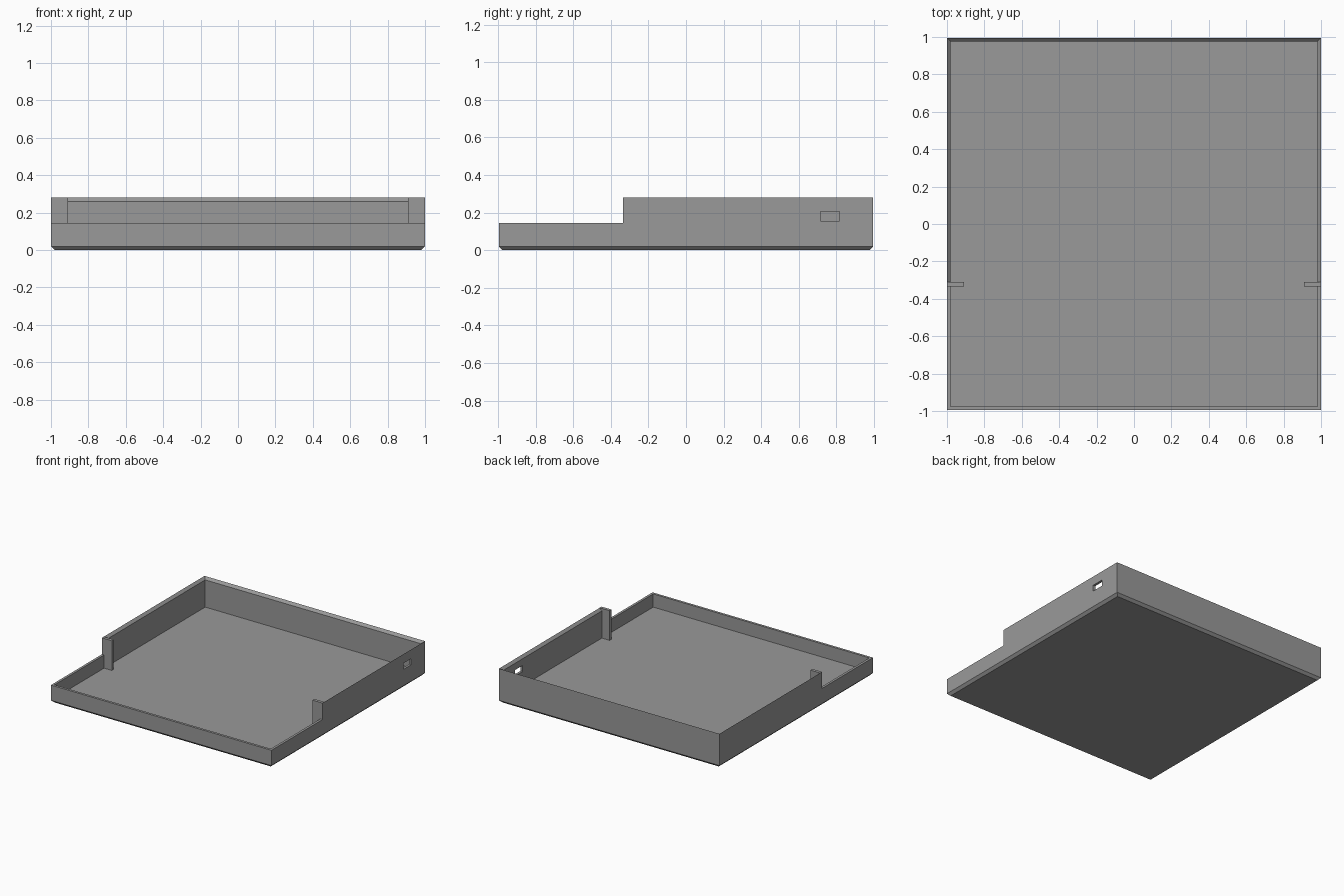
import bpy, bmesh

if "Cube" in bpy.data.objects:
    bpy.data.objects.remove(bpy.data.objects["Cube"])

grey = bpy.data.materials.new("grey plastic")
grey.diffuse_color = (0.32, 0.32, 0.32, 1)
grey.use_nodes = True
grey.node_tree.nodes["Principled BSDF"].inputs["Base Color"].default_value = grey.diffuse_color


def box(name, lo, hi):
    """Axis-aligned box between two corners."""
    bm = bmesh.new()
    bmesh.ops.create_cube(bm, size=1)
    for v in bm.verts:
        v.co = [(l + h) / 2 + c * (h - l) for c, l, h in zip(v.co, lo, hi)]
    return to_object(name, bm)


def to_object(name, bm):
    bmesh.ops.recalc_face_normals(bm, faces=bm.faces)
    me = bpy.data.meshes.new(name)
    bm.to_mesh(me)
    bm.free()
    me.materials.append(grey)
    ob = bpy.data.objects.new(name, me)
    bpy.context.collection.objects.link(ob)
    return ob


def combine(target, tool, operation):
    """Apply a boolean and remove the tool."""
    bpy.context.view_layer.objects.active = target
    mod = target.modifiers.new(operation, 'BOOLEAN')
    mod.operation, mod.solver, mod.object = operation, 'EXACT', tool
    bpy.ops.object.modifier_apply(modifier=mod.name)
    bpy.data.objects.remove(tool)


# Tray shell: rectangular loops (half x, half y, z), from the underside
# up the outside, over the inward-sloped rim and down to the floor
loops = [(0.98, 0.975, 0), (1, 0.995, 0.02), (1, 0.995, 0.28),
         (0.98, 0.975, 0.26), (0.98, 0.975, 0.037)]
bm = bmesh.new()
rings = [[bm.verts.new((sx * x, sy * y, z))
          for sx, sy in ((-1, -1), (1, -1), (1, 1), (-1, 1))]
         for x, y, z in loops]
for a, b in zip(rings, rings[1:]):
    for i in range(4):
        j = (i + 1) % 4
        bm.faces.new((a[i], a[j], b[j], b[i]))
bm.faces.new(rings[0])
bm.faces.new(rings[-1])
tray = to_object("tray", bm)

# Lowered front section
combine(tray, box("front_cutter", (-1.2, -1.2, 0.145), (1.2, -0.335, 0.5)), 'DIFFERENCE')

# Cable slot in the right wall
combine(tray, box("slot_cutter", (0.9, 0.715, 0.155), (1.1, 0.815, 0.205)), 'DIFFERENCE')

# Tabs at the step of both side walls
for s in (-1, 1):
    x0, x1 = sorted((s * 0.91, s * 1.0))
    combine(tray, box("side_tab", (x0, -0.335, 0.03), (x1, -0.31, 0.28)), 'UNION')
